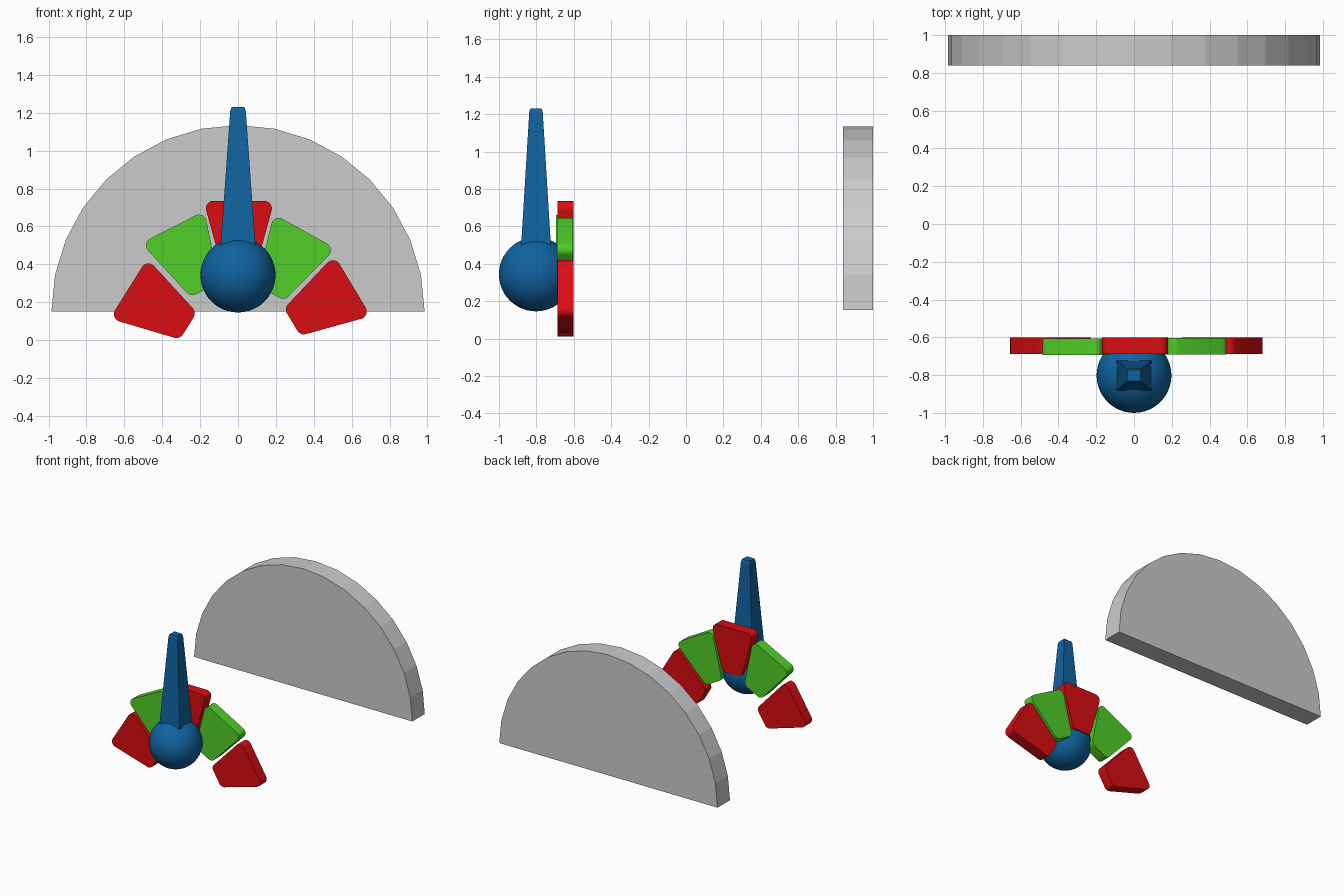
import bpy, bmesh
from math import sin, cos, tan, pi, radians
from mathutils import Vector, Matrix

if "Cube" in bpy.data.objects:
    bpy.data.objects.remove(bpy.data.objects["Cube"])


def material(name, rgb):
    m = bpy.data.materials.new(name)
    m.diffuse_color = (*rgb, 1)
    m.use_nodes = True
    m.node_tree.nodes["Principled BSDF"].inputs["Base Color"].default_value = m.diffuse_color
    return m


RED = material("red", (0.7, 0.004, 0.006))
GREEN = material("green", (0.08, 0.62, 0.02))
BLUE = material("blue", (0.005, 0.125, 0.35))


def add_object(name, bm, mat=None, smooth=False):
    bmesh.ops.recalc_face_normals(bm, faces=bm.faces)
    mesh = bpy.data.meshes.new(name)
    bm.to_mesh(mesh)
    bm.free()
    ob = bpy.data.objects.new(name, mesh)
    bpy.context.collection.objects.link(ob)
    if mat:
        mesh.materials.append(mat)
    if smooth:
        bpy.ops.object.select_all(action='DESELECT')
        ob.select_set(True)
        bpy.context.view_layer.objects.active = ob
        bpy.ops.object.shade_smooth_by_angle(angle=radians(35))
    return ob


def loft(rings):
    """Join equal-length rings of points and cap both ends."""
    bm = bmesh.new()
    loops = [[bm.verts.new(p) for p in ring] for ring in rings]
    n = len(loops[0])
    for a, b in zip(loops, loops[1:]):
        for i in range(n):
            j = (i + 1) % n
            bm.faces.new((a[i], a[j], b[j], b[i]))
    bm.faces.new(loops[0])
    bm.faces.new(loops[-1])
    return bm


def slab(points, y0, y1):
    return loft([[(x, y, z) for x, z in points] for y in (y0, y1)])


# Half-round back panel, 32-sided circle cut in half
arc = [(0.985 * cos(pi * i / 16), 0.152 + 0.983 * sin(pi * i / 16)) for i in range(17)]
add_object("back_panel", slab(arc, 0.84, 1.0))

# Fan of rounded, tapering gauge plates
W, DEPTH, R, TAPER = 0.187, 0.372, 0.04, radians(15.5)


def plate_profile():
    """Rounded trapezoid: outer edge at z = 0, narrowing downwards."""
    ox = W - R * (tan(TAPER) + 1 / cos(TAPER))
    iz = R - DEPTH
    ix = W + iz * tan(TAPER) - R / cos(TAPER)
    corners = [(ix, iz, -pi / 2, -TAPER), (ox, -R, -TAPER, pi / 2)]
    right = [(cx + R * cos(a + (b - a) * k / 6), cz + R * sin(a + (b - a) * k / 6))
             for cx, cz, a, b in corners for k in range(7)]
    return right + [(-x, z) for x, z in reversed(right)]


plates = [  # name, outer-edge middle x and z, direction, front y, material
    ("plate_far_left", -0.578, 0.272, 148, -0.688, RED),
    ("plate_left", -0.344, 0.597, 117, -0.694, GREEN),
    ("plate_middle", 0.005, 0.735, 90, -0.688, RED),
    ("plate_right", 0.352, 0.575, 61, -0.69, GREEN),
    ("plate_far_right", 0.605, 0.287, 31, -0.688, RED),
]
for name, x, z, angle, y, mat in plates:
    t = radians(angle - 90)
    pts = [(x + u * cos(t) - v * sin(t), z + u * sin(t) + v * cos(t))
           for u, v in plate_profile()]
    add_object(name, slab(pts, y, y + 0.087), mat, True)

# Pivot ball
bm = bmesh.new()
bmesh.ops.create_uvsphere(bm, u_segments=48, v_segments=24, radius=0.198,
                          matrix=Matrix.Translation((0, -0.802, 0.344)))
add_object("pivot_ball", bm, BLUE, True)

# Tapered square needle with a chamfered tip
sections = [(0.344, 0.103, 0.089), (1.21, 0.041, 0.036), (1.23, 0.034, 0.030)]
rings = [[(sx * hx, -0.802 + sy * hy, z)
          for sx, sy in ((-1, -1), (1, -1), (1, 1), (-1, 1))]
         for z, hx, hy in sections]
add_object("needle", loft(rings), BLUE)
